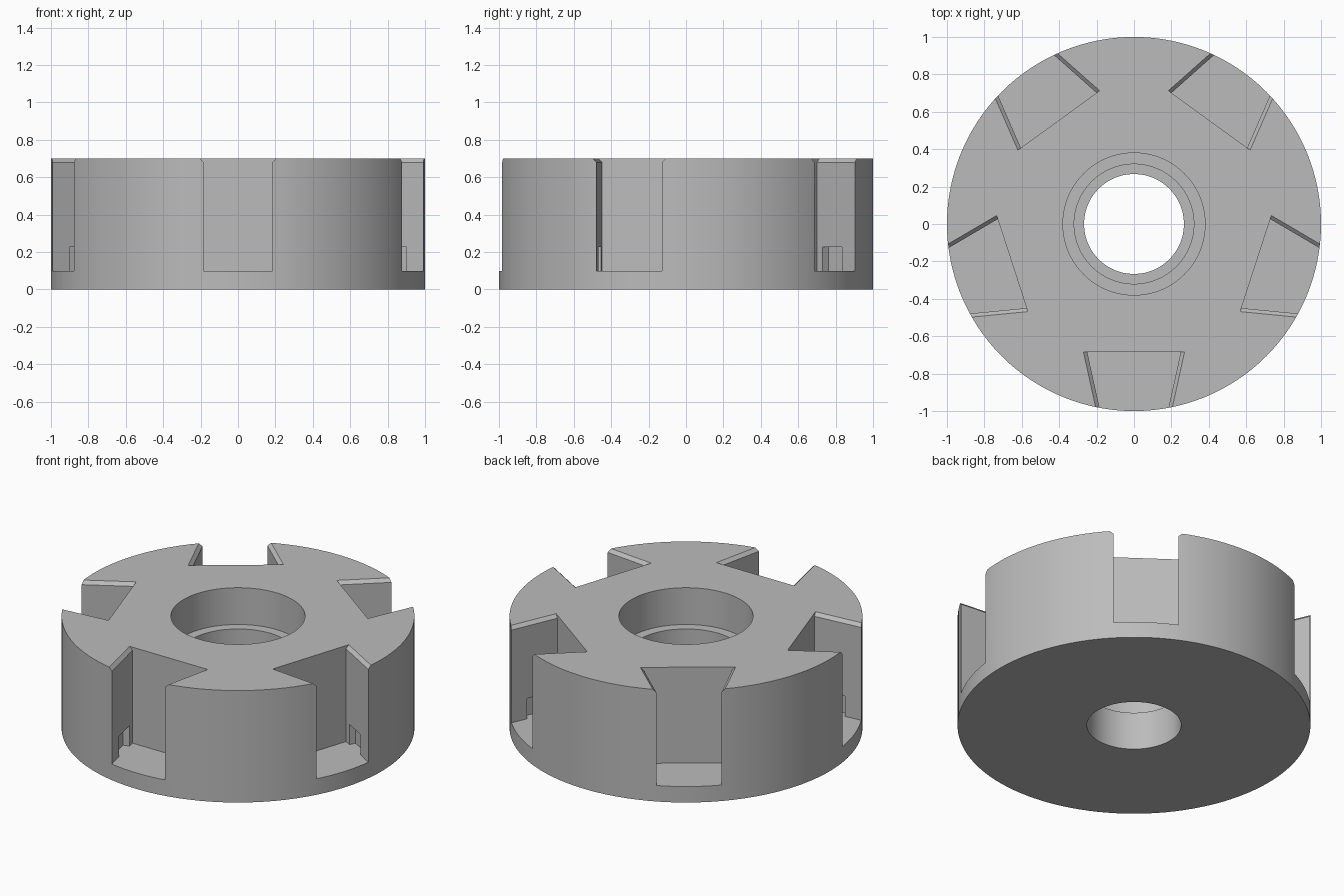
import bpy, bmesh, math
from mathutils import Matrix, Vector

if "Cube" in bpy.data.objects:
    bpy.data.objects.remove(bpy.data.objects["Cube"])

SEG = 128
SLOTS = 5

grey = bpy.data.materials.new("medium grey")
grey.diffuse_color = (0.5, 0.5, 0.5, 1)
grey.use_nodes = True
grey.node_tree.nodes["Principled BSDF"].inputs["Base Color"].default_value = grey.diffuse_color


def make_object(name, bm):
    bmesh.ops.recalc_face_normals(bm, faces=bm.faces)
    mesh = bpy.data.meshes.new(name)
    bm.to_mesh(mesh)
    bm.free()
    mesh.materials.append(grey)
    obj = bpy.data.objects.new(name, mesh)
    bpy.context.collection.objects.link(obj)
    return obj


def loft(bm, layers, matrix):
    """Closed solid through stacked loops with equal point counts."""
    rings = [[bm.verts.new(matrix @ Vector(p)) for p in layer] for layer in layers]
    n = len(rings[0])
    for low, high in zip(rings, rings[1:]):
        for i in range(n):
            j = (i + 1) % n
            bm.faces.new((low[i], low[j], high[j], high[i]))
    bm.faces.new(rings[0][::-1])
    bm.faces.new(rings[-1])


# Round body with a stepped bore, turned from a closed profile
profile = [(1.0, 0), (1.0, 0.7), (0.38, 0.7), (0.38, 0.47),
           (0.32, 0.47), (0.32, 0.237), (0.267, 0.237), (0.267, 0)]
bm = bmesh.new()
columns = []
for s in range(SEG):
    a = 2 * math.pi * s / SEG
    columns.append([bm.verts.new((r * math.cos(a), r * math.sin(a), z)) for r, z in profile])
for s in range(SEG):
    c, d = columns[s], columns[(s + 1) % SEG]
    for i in range(len(profile)):
        j = (i + 1) % len(profile)
        bm.faces.new((c[i], d[i], d[j], c[j]))
body = make_object("slotted_disc", bm)

# Dovetail slots with chamfered top edges, and small pockets in their side walls
INNER, OUTER = -0.685, -1.1
WIDE = 0.25
along = Vector((-0.065, -0.295, 0)).normalized()
outward = Vector((-along.y, along.x, 0))
narrow = WIDE + along.x / along.y * (OUTER - INNER)


def slot_loop(z, grow):
    return [(-WIDE - grow, INNER, z), (-narrow - grow, OUTER, z),
            (narrow + grow, OUTER, z), (WIDE + grow, INNER, z)]


def pocket_loop(z):
    corner = Vector((WIDE, INNER, z))
    return [corner + along * s + outward * d
            for s, d in ((0.045, -0.05), (0.2, -0.05), (0.2, 0.04), (0.045, 0.04))]


slots, pockets = bmesh.new(), bmesh.new()
for k in range(SLOTS):
    turn = Matrix.Rotation(2 * math.pi * k / SLOTS, 4, 'Z')
    loft(slots, [slot_loop(0.1, 0), slot_loop(0.68, 0), slot_loop(0.72, 0.04)], turn)
    for side in (1, -1):
        flip = turn @ Matrix.Diagonal((side, 1, 1, 1))
        loft(pockets, [pocket_loop(0.1), pocket_loop(0.228)], flip)

# Cut the slots first, then the pockets
bpy.context.view_layer.objects.active = body
body.select_set(True)
for name, cutter_bm in (("slot_cutter", slots), ("pocket_cutter", pockets)):
    cutter = make_object(name, cutter_bm)
    cutter.hide_render = True
    mod = body.modifiers.new(name, 'BOOLEAN')
    mod.operation = 'DIFFERENCE'
    mod.solver = 'EXACT'
    mod.object = cutter
    bpy.ops.object.modifier_apply(modifier=mod.name)
    bpy.data.objects.remove(cutter)

bpy.ops.object.shade_smooth_by_angle(angle=math.radians(30))
